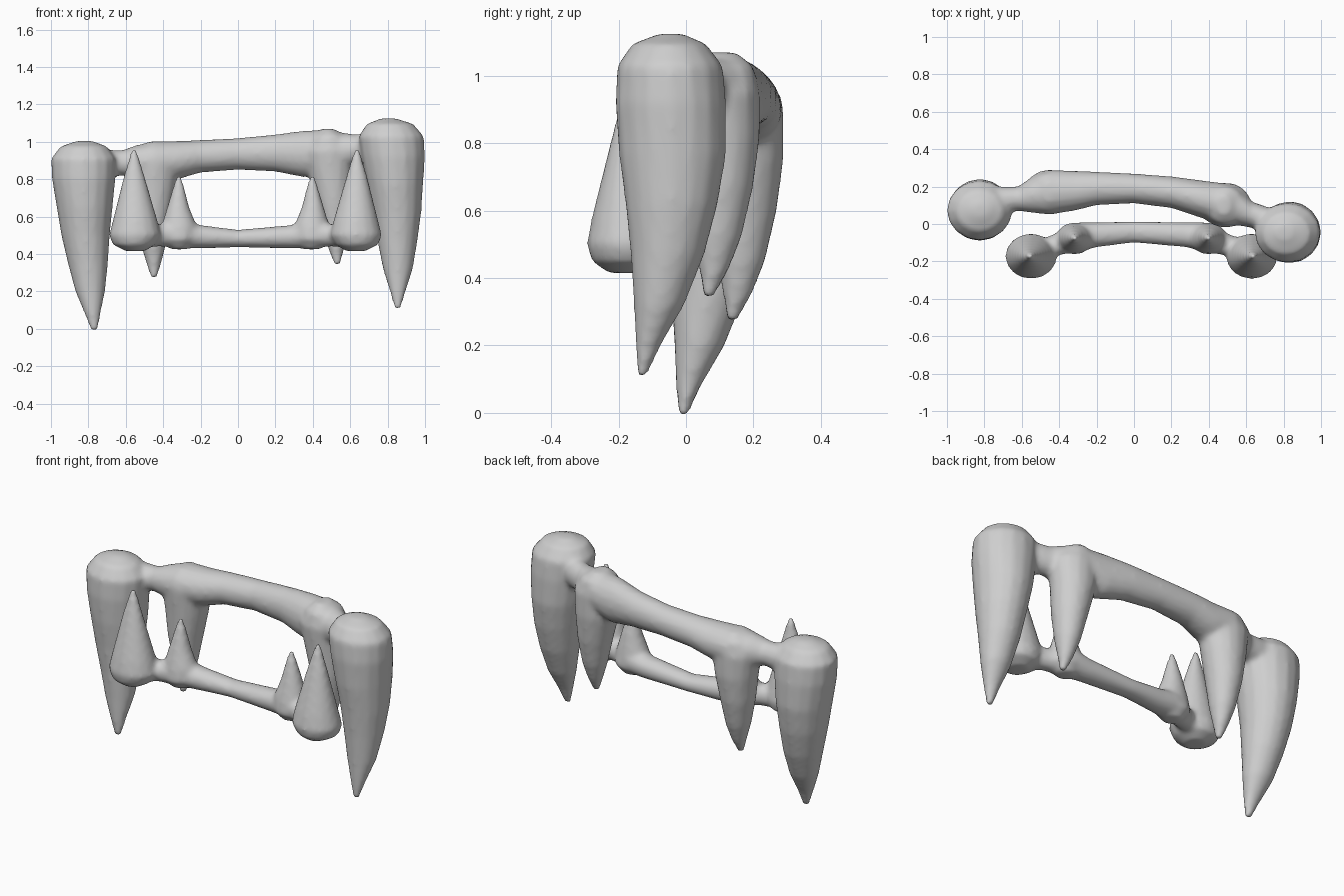
import bpy, bmesh, math
from mathutils import Vector

if "Cube" in bpy.data.objects:
    bpy.data.objects.remove(bpy.data.objects["Cube"])

grey = bpy.data.materials.new("bone_grey")
grey.diffuse_color = (0.62, 0.62, 0.62, 1)
grey.use_nodes = True
grey.node_tree.nodes["Principled BSDF"].inputs["Base Color"].default_value = grey.diffuse_color
SIDES = 16


def add_loft(bm, rings):
    """Skin a closed tube through rings given as (centre, axis_a, axis_b)."""
    loops = []
    for c, a, b in rings:
        loops.append([bm.verts.new(c + a * math.cos(2 * math.pi * i / SIDES)
                                   + b * math.sin(2 * math.pi * i / SIDES))
                      for i in range(SIDES)])
    faces = [bm.faces.new(loops[0]), bm.faces.new(loops[-1])]
    for p, q in zip(loops, loops[1:]):
        for i in range(SIDES):
            j = (i + 1) % SIDES
            faces.append(bm.faces.new((p[i], p[j], q[j], q[i])))
    bmesh.ops.recalc_face_normals(bm, faces=faces)


def add_tooth(bm, rows, move=None):
    """Rows are (z, x min, x max, y min, y max)."""
    rings = []
    for z, x0, x1, y0, y1 in rows:
        c = Vector(((x0 + x1) / 2, (y0 + y1) / 2, z))
        if move:
            c = move(c)
        rings.append((c, Vector(((x1 - x0) / 2, 0, 0)), Vector((0, (y1 - y0) / 2, 0))))
    add_loft(bm, rings)


def add_bar(bm, rows):
    """Rows are (x, y min, y max, z min, z max)."""
    add_loft(bm, [(Vector((x, (y0 + y1) / 2, (z0 + z1) / 2)),
                   Vector((0, (y1 - y0) / 2, 0)), Vector((0, 0, (z1 - z0) / 2)))
                  for x, y0, y1, z0, z1 in rows])


def finish(bm, name):
    """Fuse the overlapping parts into one smooth skin."""
    me = bpy.data.meshes.new(name)
    bm.to_mesh(me)
    bm.free()
    me.materials.append(grey)
    ob = bpy.data.objects.new(name, me)
    bpy.context.collection.objects.link(ob)
    fuse = ob.modifiers.new("fuse", 'REMESH')
    fuse.mode = 'VOXEL'
    fuse.voxel_size = 0.014
    fuse.use_smooth_shade = True
    blend = ob.modifiers.new("blend", 'SMOOTH')
    blend.factor = 0.5
    blend.iterations = 6


# Upper teeth: long outer fangs, shorter inner fangs and the gum bar
long_fang = [(1.005, -.86, -.78, .04, .11), (.975, -.95, -.70, -.04, .18),
             (.91, -1.0, -.65, -.085, .23), (.80, -.995, -.655, -.09, .24),
             (.65, -.97, -.67, -.08, .24), (.50, -.945, -.685, -.06, .215),
             (.35, -.91, -.695, -.045, .175), (.20, -.87, -.71, -.035, .115),
             (.08, -.82, -.735, -.03, .045), (-.01, -.785, -.75, -.025, .005)]
short_fang = [(1.0, -.48, -.42, .12, .22), (.96, -.55, -.36, .07, .27),
              (.88, -.59, -.31, .05, .29), (.75, -.57, -.33, .06, .29),
              (.60, -.55, -.36, .07, .27), (.45, -.52, -.385, .09, .235),
              (.35, -.49, -.41, .11, .195), (.27, -.465, -.435, .12, .15)]
upper = bmesh.new()
add_tooth(upper, long_fang)
add_tooth(upper, long_fang,
          lambda c: Vector((-c.x - .015 + .1 * (1 - c.z), c.y - .12, c.z + .12)))
add_tooth(upper, short_fang)
add_tooth(upper, short_fang,
          lambda c: Vector((-c.x + .03 + .07 * (1 - c.z), c.y - .07, c.z + .07)))
add_bar(upper, [(-.75, .05, .20, .80, .96), (-.62, .07, .20, .82, .955),
                (-.55, .06, .25, .80, .98), (-.45, .05, .29, .79, 1.005),
                (-.32, .07, .285, .80, 1.005), (-.2, .10, .28, .835, 1.01),
                (0, .11, .27, .85, 1.02), (.2, .085, .255, .84, 1.04),
                (.35, .035, .235, .81, 1.06), (.47, .0, .22, .83, 1.065),
                (.56, -.01, .19, .85, 1.05), (.63, -.02, .12, .88, 1.04),
                (.75, -.08, .08, .88, 1.06)])
finish(upper, "upper_fangs")

# Lower teeth: outer and inner pairs joined by a thin bar
outer_tooth = [(.415, -.60, -.50, -.23, -.12), (.45, -.67, -.44, -.28, -.06),
               (.50, -.69, -.41, -.295, -.05), (.58, -.67, -.43, -.28, -.07),
               (.70, -.64, -.465, -.25, -.10), (.82, -.61, -.50, -.22, -.13),
               (.92, -.58, -.53, -.195, -.15), (.965, -.57, -.545, -.18, -.16)]
inner_tooth = [(.425, -.36, -.27, -.12, -.03), (.48, -.42, -.22, -.165, .01),
               (.55, -.41, -.22, -.155, .0), (.65, -.38, -.26, -.13, -.02),
               (.75, -.35, -.285, -.105, -.045), (.82, -.33, -.305, -.085, -.065)]
lower = bmesh.new()
for rows in (outer_tooth, inner_tooth):
    add_tooth(lower, rows)
    add_tooth(lower, rows, lambda c: Vector((.08 - c.x, c.y, c.z)))
add_bar(lower, [(-.52, -.22, -.09, .43, .56), (-.42, -.17, -.05, .44, .56),
                (-.3, -.15, .01, .43, .58), (-.2, -.125, .01, .43, .555),
                (0, -.10, .015, .435, .53), (.28, -.125, .01, .43, .555),
                (.38, -.15, .01, .43, .58), (.5, -.17, -.05, .44, .56),
                (.6, -.22, -.09, .43, .56)])
finish(lower, "lower_fangs")
